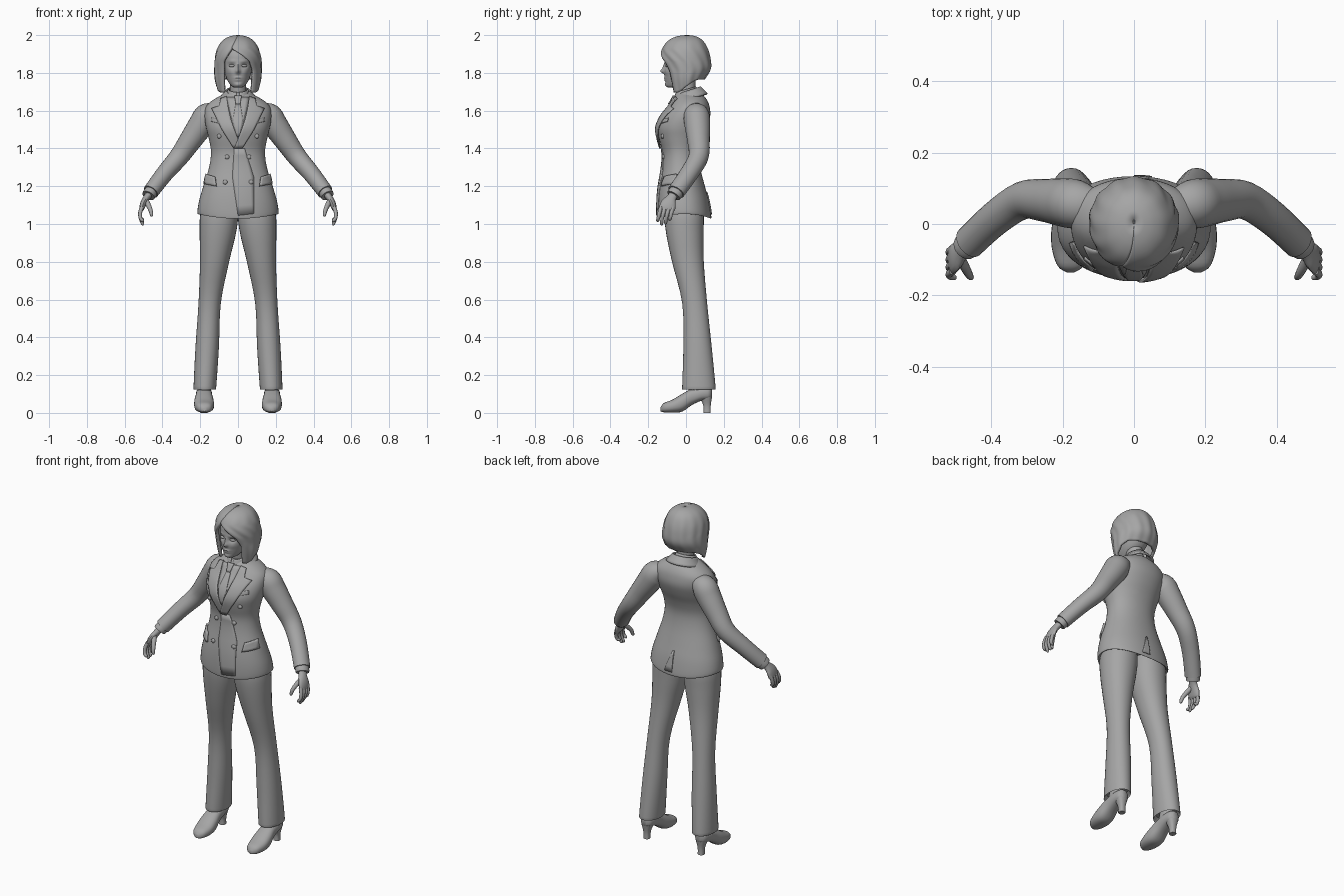
import bpy, bmesh, math
from mathutils import Vector
from mathutils.bvhtree import BVHTree

if "Cube" in bpy.data.objects:
    bpy.data.objects.remove(bpy.data.objects["Cube"])

grey = bpy.data.materials.new("plain_grey")
grey.diffuse_color = (0.38, 0.38, 0.38, 1)
grey.use_nodes = True
grey.node_tree.nodes["Principled BSDF"].inputs["Base Color"].default_value = grey.diffuse_color


def lerp_table(table, z):
    """Piecewise linear lookup in (key, value) pairs with falling keys."""
    for (z0, a), (z1, b) in zip(table, table[1:]):
        if z >= z1:
            k = min(1, max(0, (z0 - z) / (z0 - z1)))
            return a + (b - a) * k
    return table[-1][1]


def finish(name, bm, mirror=False, thick=0, offset=0.0):
    bmesh.ops.recalc_face_normals(bm, faces=bm.faces)
    me = bpy.data.meshes.new(name)
    bm.to_mesh(me)
    bm.free()
    me.materials.append(grey)
    ob = bpy.data.objects.new(name, me)
    bpy.context.collection.objects.link(ob)
    if thick:
        s = ob.modifiers.new("thickness", 'SOLIDIFY')
        s.thickness, s.offset = thick, offset
    if mirror:
        ob.modifiers.new("mirror", 'MIRROR')
    return ob


def spline(rows, steps):
    """Catmull-Rom interpolation of tuples."""
    out = []
    for i in range(len(rows) - 1):
        p = [rows[max(0, min(len(rows) - 1, i + k))] for k in (-1, 0, 1, 2)]
        for s in range(steps):
            t = s / steps
            out.append([b + 0.5 * t * (c - a + t * (2*a - 5*b + 4*c - d + t * (3*(b - c) + d - a)))
                        for a, b, c, d in zip(*p)])
    return out + [list(rows[-1])]


def loft(name, rows, n=24, steps=4, axis=None, ref=(0, 1, 0), power=2.0, mirror=False, shape=None):
    """Rows are x, y, z and two radii; rings follow the path or a fixed axis."""
    rows = spline(rows, steps)
    bm, rings = bmesh.new(), []
    for i, r in enumerate(rows):
        a, b = rows[max(0, i - 1)], rows[min(len(rows) - 1, i + 1)]
        t = Vector(axis) if axis else (Vector(b[:3]) - Vector(a[:3])).normalized()
        v = Vector(ref)
        v = (v - t * v.dot(t)).normalized()
        u = v.cross(t)
        ring = []
        for j in range(n):
            c, s = math.cos(2*math.pi*j/n), math.sin(2*math.pi*j/n)
            c = math.copysign(abs(c) ** (2/power), c)
            s = math.copysign(abs(s) ** (2/power), s)
            co = Vector(r[:3]) + u * c * max(r[3], .001) + v * s * max(r[4], .001)
            ring.append(bm.verts.new(shape(co) if shape else co))
        rings.append(ring)
    for p, q in zip(rings, rings[1:]):
        for j in range(n):
            bm.faces.new((p[j], p[(j+1) % n], q[(j+1) % n], q[j]))
    bm.faces.new(rings[0])
    bm.faces.new(rings[-1])
    return finish(name, bm, mirror)


def body(rows):
    """z, half width, front y, back y -> loft rows."""
    return [(0, (f + b) / 2, z, w, (b - f) / 2) for z, w, f, b in rows]


def grid(name, pts, **kw):
    bm = bmesh.new()
    vs = [[bm.verts.new(p) for p in row] for row in pts]
    for p, q in zip(vs, vs[1:]):
        for j in range(len(p) - 1):
            bm.faces.new((p[j], p[j+1], q[j+1], q[j]))
    return finish(name, bm, **kw)


UP = (0, 0, 1)

# Jacket body with the hem lower at the front and back centre
def hem(co):
    k = max(0, min(1, (1.15 - co.z) / .1))
    co.z += k * (.025 * (abs(co.x) / .215) ** 2 - .012)
    return co

jacket = loft("jacket", body([
    (1.10, .17, -.11, .09), (1.046, .205, -.145, .125), (1.05, .215, -.153, .134), (1.12, .206, -.154, .122),
    (1.2, .184, -.147, .1), (1.3, .153, -.13, .075), (1.38, .143, -.126, .068), (1.45, .154, -.143, .085),
    (1.51, .169, -.152, .11), (1.57, .177, -.13, .128), (1.62, .17, -.092, .125), (1.655, .135, -.07, .112),
    (1.685, .08, -.052, .088), (1.70, .045, -.04, .06)]), n=48, axis=UP, power=2.15, shape=hem)
tree = BVHTree.FromPolygons([v.co for v in jacket.data.vertices], [p.vertices for p in jacket.data.polygons])


def surface(x, z, off, side=-1):
    hit = tree.ray_cast(Vector((x, side, z)), Vector((0, -side, 0)))
    return Vector((x, (hit[0].y if hit[0] else -.045) + side * off, z))


def panel(name, a, b, off, thick=.006, mirror=False, side=-1):
    """Cloth piece between two outlines in x and z, laid on the jacket."""
    def fine(pts):
        return [tuple(Vector(p).lerp(Vector(q), k / 4)) for p, q in zip(pts, pts[1:]) for k in range(4)] + [pts[-1]]
    pts = [[surface(p[0] + (q[0]-p[0])*k/6, p[1] + (q[1]-p[1])*k/6, off, side) for k in range(7)]
           for p, q in zip(fine(a), fine(b))]
    return grid(name, pts, mirror=mirror, thick=thick)


# Shirt front, tie, lapels, front overlap, pockets and back vent
def centred(name, half, off):
    panel(name, [(-x, z) for x, z in half], half, off)

centred("shirt_front", [(.06, 1.67), (.045, 1.6), (.006, 1.46)], .001)
centred("tie", [(.012, 1.635), (.026, 1.55), (.006, 1.46)], .005)
centred("tie_knot", [(.02, 1.68), (.011, 1.635)], .011)
inner = [(.06, 1.675), (.052, 1.62), (.036, 1.55), (.008, 1.47), (-.02, 1.4)]
outer = [(.09, 1.665), (.1, 1.625), (.14, 1.612), (.085, 1.5), (.022, 1.4)]
panel("left_lapel", inner, outer, .01)
panel("right_lapel", [(-x, z) for x, z in inner], [(-x, z) for x, z in outer], .006)
panel("front_overlap", [(-.02, 1.4), (-.03, 1.25), (0, 1.045)], [(.035, 1.4), (.083, 1.25), (.085, 1.055)], .001)
panel("breast_pocket", [(.085, 1.53), (.085, 1.55)], [(.14, 1.542), (.138, 1.562)], .003, mirror=True)
panel("pocket_flap", [(.115, 1.2), (.122, 1.25)], [(.178, 1.212), (.17, 1.265)], .006, .012, mirror=True)
panel("back_vent", [(0, 1.05), (0, 1.17)], [(.05, 1.05), (.008, 1.17)], .002, side=1)

# Double row of jacket buttons
for i, (x, z) in enumerate([(.1, 1.465), (.058, 1.355), (.068, 1.222)]):
    p = surface(x, z, 0)
    loft(f"button_{i}", [(x, p.y + .004, z, .012, .012), (x, p.y - .005, z, .012, .012), (x, p.y - .009, z, .007, .007)],
         n=14, steps=2, axis=(0, 1, 0), ref=UP, mirror=True)


# Jacket and shirt collars
def collar(name, reach, cy, top, bottom, thick):
    rows = []
    for k in range(5):
        f = k / 4
        r, z, dz = [a + (b - a) * f for a, b in zip(top, bottom)]
        rows.append([(r * math.sin(t), cy + r * math.cos(t), z + dz * math.cos(t))
                     for t in (math.radians(reach * (j / 16 - 1)) for j in range(33))])
    grid(name, rows, thick=thick)

collar("jacket_collar", 140, .015, (.06, 1.705, .02), (.097, 1.662, .026), .01)
collar("shirt_collar", 172, .0, (.05, 1.712, .015), (.062, 1.676, .008), .007)

# Sleeves, shirt cuffs and sleeve buttons
loft("sleeve", [(-.11, .045, 1.6, .04, .05), (-.16, .055, 1.575, .068, .068), (-.195, .06, 1.525, .068, .068),
                (-.25, .066, 1.445, .06, .06), (-.313, .066, 1.355, .052, .053), (-.39, .015, 1.265, .046, .049),
                (-.462, -.052, 1.17, .042, .047)], mirror=True)
loft("shirt_cuff", [(-.45, -.04, 1.185, .035, .039), (-.468, -.059, 1.16, .036, .04), (-.474, -.066, 1.15, .035, .038)],
     mirror=True)

# Hands with four fingers and a thumb
loft("palm", [(-.462, -.055, 1.17, .02, .024), (-.483, -.076, 1.14, .018, .026), (-.5, -.092, 1.11, .017, .04),
              (-.51, -.1, 1.08, .013, .042), (-.512, -.102, 1.068, .006, .034)], n=16, mirror=True)
for i, (y, tip) in enumerate([(-.132, 1.012), (-.111, .995), (-.09, 1.0), (-.069, 1.02)]):
    loft(f"finger_{i}", [(-.508, y, 1.09, .011, .011), (-.518, y - .008, 1.06, .0105, .0105),
                         (-.516, y - .015, 1.03, .0095, .0095), (-.504, y - .018, tip + .005, .008, .008),
                         (-.5, y - .018, tip, .002, .002)], n=10, steps=3, mirror=True)
loft("thumb", [(-.488, -.095, 1.125, .015, .015), (-.472, -.125, 1.095, .013, .013), (-.462, -.143, 1.07, .011, .011),
               (-.457, -.15, 1.045, .008, .008), (-.456, -.15, 1.04, .002, .002)], n=10, steps=3, mirror=True)

# Trousers
loft("trouser_leg", [(-.175, .068, .15, .045, .07), (-.175, .068, .135, .057, .085), (-.175, .068, .142, .06, .088),
                     (-.163, .061, .35, .062, .075), (-.15, .046, .58, .059, .066), (-.124, .01, .8, .077, .084),
                     (-.107, -.006, .95, .096, .099), (-.1, -.01, 1.05, .1, .104), (-.095, -.01, 1.14, .08, .09)],
     n=32, axis=UP, power=2.1, mirror=True)

# Shoes, heels and ankles
loft("shoe", [(-.178, -.136, .018, .01, .01), (-.178, -.118, .027, .036, .024), (-.179, -.07, .036, .051, .035),
              (-.18, -.02, .054, .052, .047), (-.18, .03, .084, .044, .043), (-.18, .08, .1, .042, .036),
              (-.18, .122, .104, .034, .034), (-.18, .138, .105, .014, .022)],
     axis=(0, 1, 0), ref=UP, power=2.4, mirror=True)
loft("shoe_heel", [(-.18, .112, 0, .018, .019), (-.18, .111, .04, .019, .02), (-.18, .105, .085, .032, .033)],
     n=16, axis=UP, power=2.6, mirror=True)
loft("ankle", [(-.18, .045, .09, .037, .05), (-.178, .065, .14, .036, .045), (-.176, .07, .22, .036, .04)],
     axis=UP, mirror=True)

# Neck
loft("neck", [(0, .02, 1.64, .05, .05), (0, .004, 1.7, .043, .047), (0, 0, 1.79, .044, .05)], axis=UP)

# Head: nose, sockets, lips, chin and cheeks pushed out of the smooth face
BUMPS = [(0, 1.808, -.02, .011, .012), (0, 1.83, -.01, .008, .02), (.033, 1.838, .013, .016, .01),
         (.032, 1.862, -.004, .022, .007), (0, 1.772, -.007, .02, .006), (0, 1.762, -.006, .017, .005),
         (0, 1.767, .004, .022, .0025), (0, 1.737, -.006, .018, .01), (.04, 1.805, -.004, .018, .016)]

def sculpt(co):
    if co.y < -.03:
        for x, z, amp, sx, sz in BUMPS:
            for s in ((-1, 1) if x else (1,)):
                co.y += amp * math.exp(-((co.x - s*x) / sx) ** 2 - ((co.z - z) / sz) ** 2)
    return co

loft("head", body([(1.722, .015, -.09, -.05), (1.73, .034, -.103, -.01), (1.76, .056, -.109, .045), (1.8, .07, -.113, .08),
                   (1.85, .079, -.112, .1), (1.9, .08, -.108, .1), (1.95, .062, -.08, .075), (1.97, .03, -.04, .04)]),
     n=80, steps=8, axis=UP, power=2.2, shape=sculpt)

# Eyes
loft("eye", [(-.05, -.094, 1.838, .001, .001), (-.043, -.097, 1.838, .006, .006), (-.033, -.1, 1.838, .008, .0075),
             (-.022, -.101, 1.838, .006, .005), (-.017, -.101, 1.838, .001, .001)],
     n=12, axis=(1, 0, 0), ref=UP, mirror=True)

# Bobbed hair, open over the face, with a side parting and a swept fringe
PROFILE = spline([(2.0, .004, 0, .012), (1.993, .045, -.05, .055), (1.97, .083, -.095, .09), (1.93, .109, -.125, .114),
                  (1.88, .122, -.134, .128), (1.82, .126, -.118, .13), (1.76, .122, -.1, .096), (1.68, .1, -.085, .06)], 5)
LEFT = [(2.0, 0), (1.93, -.035), (1.9, -.055), (1.86, -.078), (1.69, -.074)]
RIGHT = [(2.0, 0), (1.93, -.035), (1.895, .02), (1.86, .062), (1.81, .08), (1.69, .074)]
hair = []
for r in range(31):
    row = []
    for c in range(-40, 41):
        f = c / 40
        k = max(0, min(1, (abs(f) - .3) / .6))
        w = (r / 30) ** 1.3
        z = 2.0 - w * (.235 + .07 * k * k * (3 - 2*k))
        hw, yf, yb = (lerp_table([(p[0], p[j]) for p in PROFILE], z) for j in (1, 2, 3))
        edge = -lerp_table(LEFT, z) if f < 0 else lerp_table(RIGHT, z)
        t = f * (math.pi - math.asin(max(-1, min(1, edge / hw))))
        wave = 1 + .014 * math.sin(13 * f * 2.6 + 2 * w) * min(1, 3 * w)
        row.append((hw * math.sin(t) * wave, (yf + yb) / 2 + (yb - yf) / 2 * math.cos(t) * wave, z))
    hair.append(row)
grid("hair", hair, thick=.016, offset=-1)

# Smooth shading with crisp edges
bpy.ops.object.select_all(action='SELECT')
bpy.context.view_layer.objects.active = jacket
bpy.ops.object.shade_smooth_by_angle(angle=math.radians(40))
